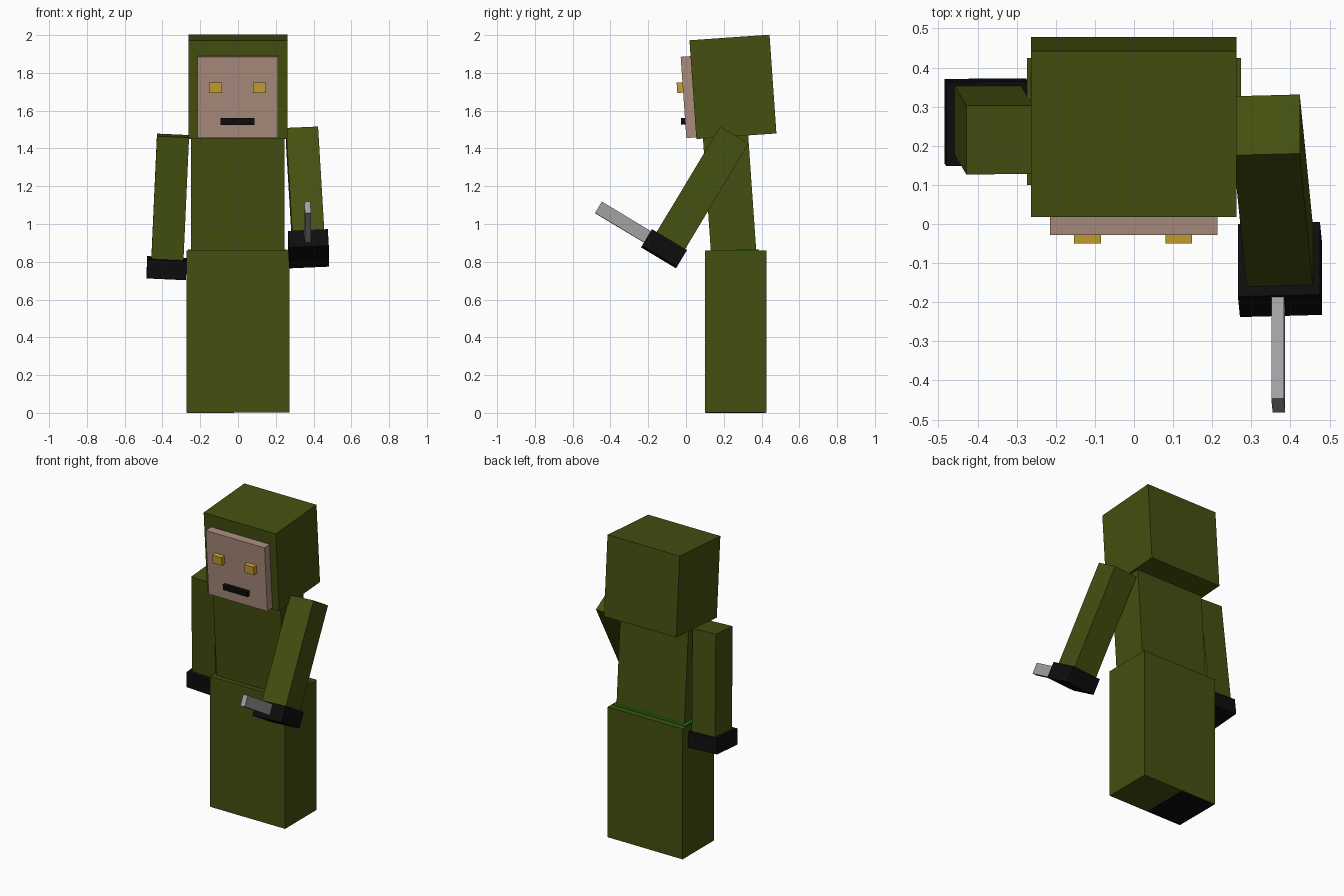
import bpy, bmesh, math
from mathutils import Matrix, Vector

if "Cube" in bpy.data.objects:
    bpy.data.objects.remove(bpy.data.objects["Cube"])


def material(name, rgb):
    m = bpy.data.materials.new(name)
    m.diffuse_color = (*rgb, 1)
    m.use_nodes = True
    m.node_tree.nodes["Principled BSDF"].inputs["Base Color"].default_value = m.diffuse_color
    return m


OLIVE = material("olive cloth", (0.058, 0.080, 0.005))
SKIN = material("skin", (0.41, 0.262, 0.202))
AMBER = material("amber", (0.56, 0.35, 0.032))
BLACK = material("black", (0.004, 0.004, 0.004))
STEEL = material("steel", (0.35, 0.35, 0.36))
GREEN = material("bright green", (0.015, 0.25, 0.005))


def frame(origin, rx=0, ry=0):
    """Placed and tilted frame, angles in degrees."""
    return (Matrix.Translation(origin)
            @ Matrix.Rotation(math.radians(rx), 4, 'X')
            @ Matrix.Rotation(math.radians(ry), 4, 'Y'))


def box(name, mat, x, y, z, place=Matrix()):
    """Box spanning the (min, max) ranges inside the given frame."""
    bm = bmesh.new()
    bmesh.ops.create_cube(bm, size=1)
    spans = (x, y, z)
    for v in bm.verts:
        v.co = Vector([s[0] if c < 0 else s[1] for c, s in zip(v.co, spans)])
    me = bpy.data.meshes.new(name)
    bm.to_mesh(me)
    bm.free()
    me.materials.append(mat)
    ob = bpy.data.objects.new(name, me)
    ob.matrix_world = place
    bpy.context.collection.objects.link(ob)
    return ob


# Lower robe, boot sole under it and waist band
box("robe", OLIVE, (-0.273, 0.273), (0.10, 0.425), (0.002, 0.86))
box("boot_sole", BLACK, (-0.27, -0.02), (0.103, 0.422), (0, 0.008))
box("waist_band", GREEN, (-0.265, 0.262), (0.27, 0.387), (0.83, 0.866))

# Torso leaning slightly forward
box("torso", OLIVE, (-0.248, 0.246), (-0.12, 0.12), (-0.04, 0.62),
    frame((0, 0.2515, 0.86), 4))

# Hooded head with face plate, eyes and mouth
head = frame((0, 0.2485, 1.726), 4)
box("hood", OLIVE, (-0.263, 0.262), (-0.2125, 0.2125), (-0.262, 0.262), head)
box("face", SKIN, (-0.215, 0.213), (-0.265, -0.20), (-0.253, 0.178), head)
for side, x in (("right", -0.119), ("left", 0.114)):
    box(side + "_eye", AMBER, (x - 0.034, x + 0.034), (-0.296, -0.25),
        (-0.012, 0.043), head)
box("mouth", BLACK, (-0.092, 0.087), (-0.287, -0.25), (-0.181, -0.146), head)

# Arms hang from the shoulders, each with a gloved hand
shoulders = {"right": frame((-0.344, 0.215, 1.468), 4.4, 2.6),
             "left": frame((0.339, 0.2535, 1.467), -31, -2.95)}
for side, place in shoulders.items():
    box(side + "_arm", OLIVE, (-0.085, 0.085), (-0.088, 0.088),
        (-0.655, 0), place)
    box(side + "_glove", BLACK, (-0.107, 0.103), (-0.117, 0.099),
        (-0.755, -0.653), place)

# Blade held forward in the raised hand
box("blade", STEEL, (-0.022, 0.010), (-0.42, -0.05), (-0.73, -0.66),
    shoulders["left"])
